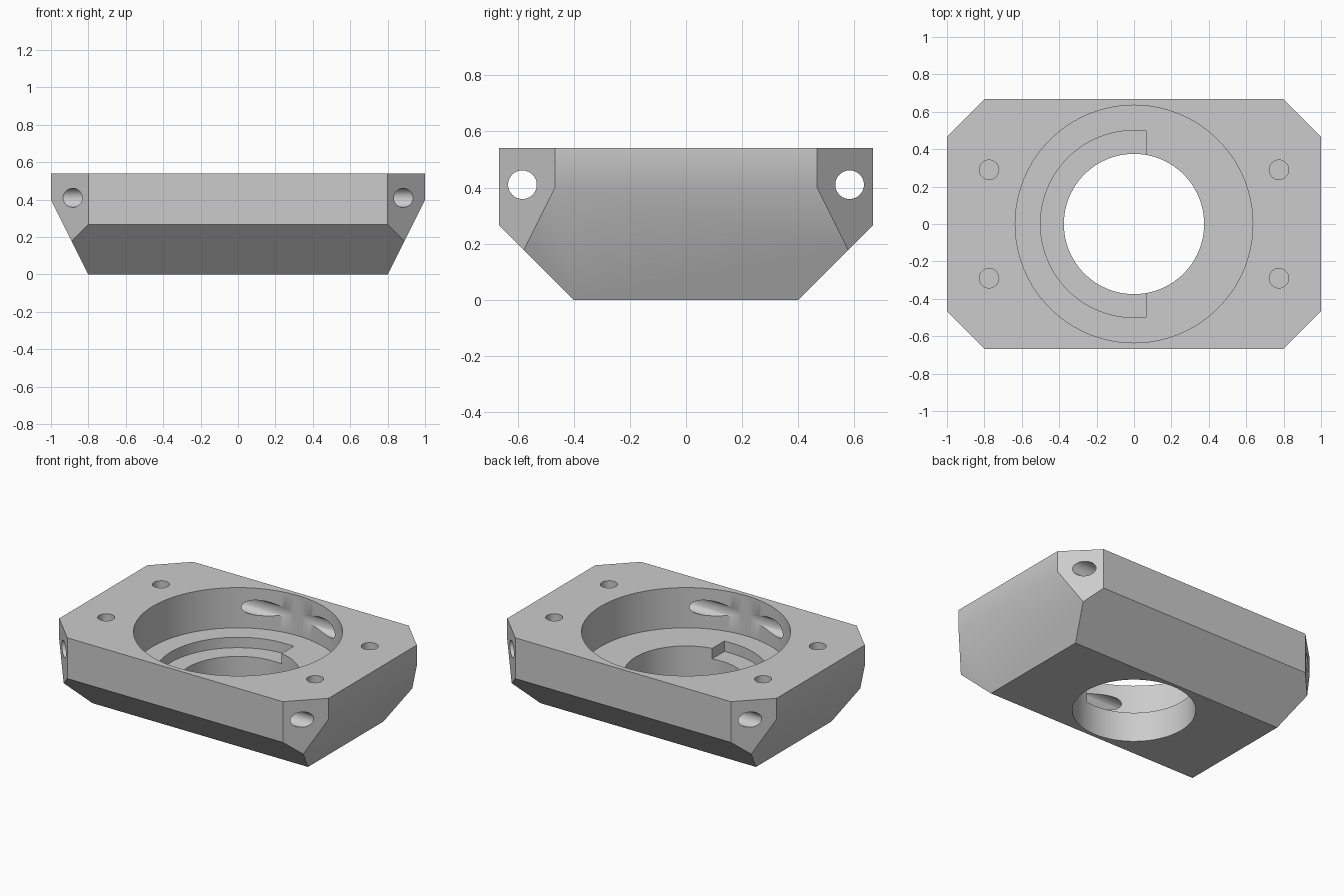
import bpy, bmesh
from math import pi, cos, sin, radians
from mathutils import Vector, Matrix

cube = bpy.data.objects.get("Cube")
if cube:
    bpy.data.objects.remove(cube, do_unlink=True)

HEIGHT, HALF_Y = 0.54, 0.667
FLOOR, RECESS = 0.27, 0.2

grey = bpy.data.materials.new("plain grey")
grey.use_nodes = True
grey.diffuse_color = (0.6, 0.6, 0.6, 1)
grey.node_tree.nodes["Principled BSDF"].inputs["Base Color"].default_value = grey.diffuse_color


def make_object(name, bm):
    bmesh.ops.recalc_face_normals(bm, faces=bm.faces)
    mesh = bpy.data.meshes.new(name)
    bm.to_mesh(mesh)
    bm.free()
    mesh.materials.append(grey)
    obj = bpy.data.objects.new(name, mesh)
    bpy.context.collection.objects.link(obj)
    return obj


def prism(name, outline, bottom, top):
    bm = bmesh.new()
    face = bm.faces.new([bm.verts.new((x, y, bottom)) for x, y in outline])
    out = bmesh.ops.extrude_face_region(bm, geom=[face])
    bmesh.ops.translate(bm, vec=(0, 0, top - bottom),
                        verts=[v for v in out["geom"] if isinstance(v, bmesh.types.BMVert)])
    return make_object(name, bm)


def arc(radius, start, end, steps, centre=(0, 0)):
    angles = [start + (end - start) * i / steps for i in range(steps + 1)]
    return [(centre[0] + radius * cos(a), centre[1] + radius * sin(a)) for a in angles]


def disc(name, radius, bottom, top, centre=(0, 0), steps=64):
    return prism(name, arc(radius, 0, 2 * pi, steps, centre)[:-1], bottom, top)


def bevel_plane(bm, point, normal):
    geom = bm.verts[:] + bm.edges[:] + bm.faces[:]
    cut = bmesh.ops.bisect_plane(bm, geom=geom, plane_co=point, plane_no=normal, clear_outer=True)
    edges = [e for e in cut["geom_cut"] if isinstance(e, bmesh.types.BMEdge)]
    bmesh.ops.contextual_create(bm, geom=edges)


# Block with bevelled lower sides and clipped corners
bm = bmesh.new()
bmesh.ops.create_cube(bm, size=1, matrix=Matrix.Translation((0, 0, HEIGHT / 2))
                      @ Matrix.Diagonal((2, 2 * HALF_Y, HEIGHT, 1)))
for s in (-1, 1):
    bevel_plane(bm, (0, s * 0.4, 0), Vector((0, s, -1)).normalized())
    bevel_plane(bm, (s * 0.8, 0, 0), Vector((s, 0, -0.5)).normalized())
    for t in (-1, 1):
        bevel_plane(bm, (s * 0.8, t * HALF_Y, 0), Vector((s, t, 0)).normalized())
body = make_object("housing_block", bm)

# Central bore, wide pocket and C-shaped recess
half_ring = arc(0.5, pi / 2, 3 * pi / 2, 48) + [(0.065, -0.5), (0.065, 0.5)]
cutters = [
    disc("pocket_cutter", 0.635, FLOOR, 0.7, steps=128),
    prism("recess_cutter", half_ring, RECESS, 0.4),
    disc("bore_cutter", 0.375, -0.1, 0.45, steps=96),
]

# Blind screw holes in the top and long cross holes along x
for s in (-1, 1):
    for t in (-1, 1):
        cutters.append(disc("screw_hole_cutter", 0.052, 0.27, 0.7, (s * 0.775, t * 0.29), 32))
    rod = disc("cross_hole_cutter", 0.051, -1.2, 1.2, steps=48)
    rod.data.transform(Matrix.Translation((0, s * 0.583, 0.41)) @ Matrix.Rotation(pi / 2, 4, "Y"))
    cutters.append(rod)

bpy.ops.object.select_all(action="DESELECT")
body.select_set(True)
bpy.context.view_layer.objects.active = body
for cutter in cutters:
    cutter.hide_render = True
    mod = body.modifiers.new("cut", "BOOLEAN")
    mod.operation, mod.solver, mod.object = "DIFFERENCE", "EXACT", cutter
    bpy.ops.object.modifier_apply(modifier=mod.name)
    bpy.data.objects.remove(cutter, do_unlink=True)

bpy.ops.object.shade_smooth_by_angle(angle=radians(30))
